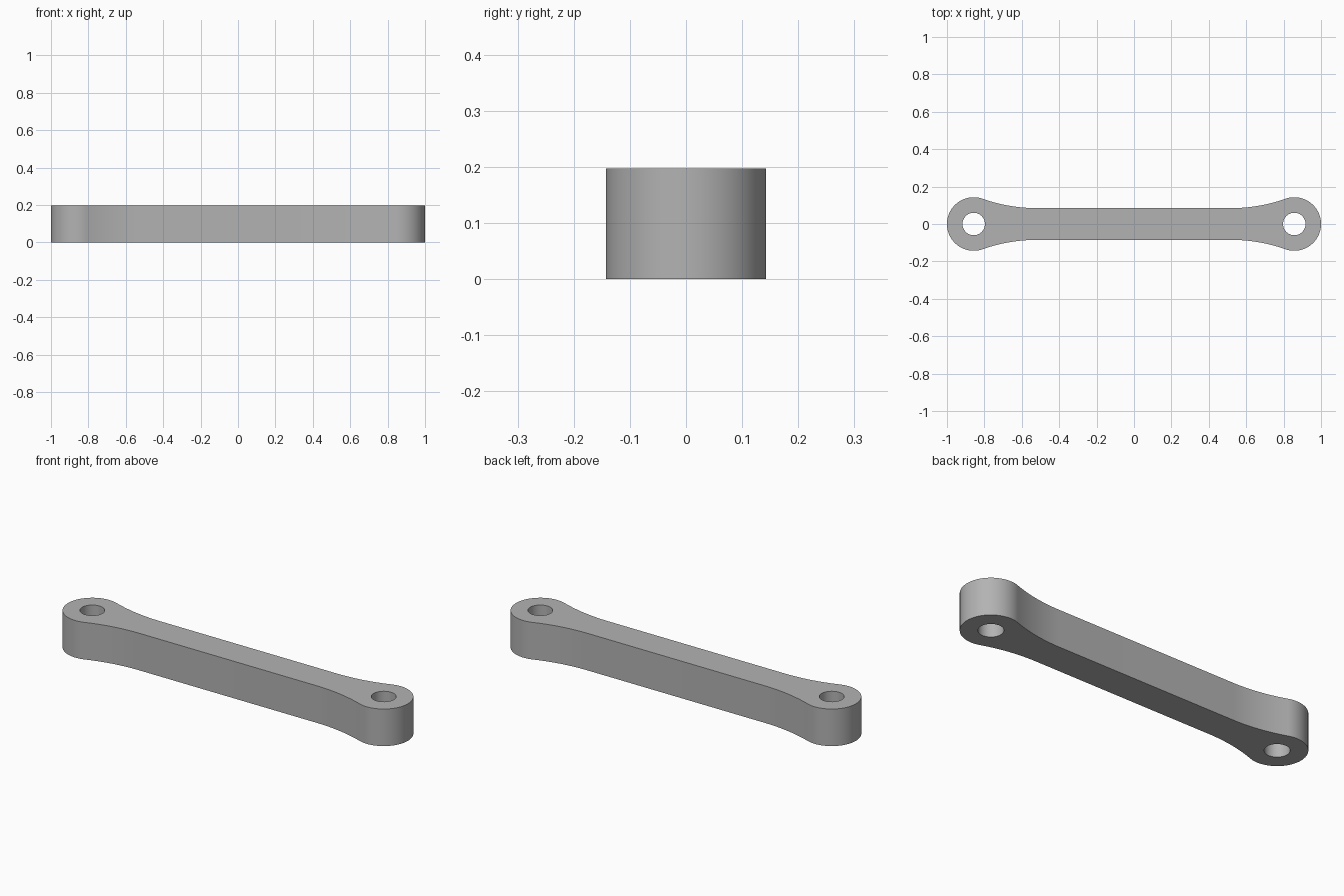
import bpy, bmesh, math

cube = bpy.data.objects.get("Cube")
if cube:
    bpy.data.objects.remove(cube, do_unlink=True)

HEIGHT = 0.197
END_R = 0.143        # rounded end radius
END_X = 1 - END_R    # hole centre
HOLE_R = 0.06
BAR_HALF = 0.085     # half width of the straight bar
BAR_X = 0.52         # where the straight bar meets the fillet

grey = bpy.data.materials.new("light grey")
grey.use_nodes = True
colour = (0.45, 0.45, 0.45, 1)
grey.diffuse_color = colour
grey.node_tree.nodes["Principled BSDF"].inputs["Base Color"].default_value = colour


def arc(cx, cy, r, start, end, steps):
    angles = [start + (end - start) * i / steps for i in range(steps + 1)]
    return [(cx + r * math.cos(a), cy + r * math.sin(a)) for a in angles]


# Fillet tangent to both the straight bar and the rounded end
run = END_X - BAR_X
fillet_r = (run**2 + BAR_HALF**2 - END_R**2) / (2 * (END_R - BAR_HALF))
fillet_y = BAR_HALF + fillet_r
touch = math.atan2(fillet_y, -run)

# One quarter of the outline, from the tip to the bar, then mirrored
quarter = arc(END_X, 0, END_R, 0, touch, 32)
quarter += arc(BAR_X, fillet_y, fillet_r, touch - math.pi, -math.pi / 2, 16)[1:]
half = quarter + [(-x, y) for x, y in reversed(quarter)]
outline = half + [(x, -y) for x, y in reversed(half[1:-1])]

# Flat plate with two holes, filled and then extruded
bm = bmesh.new()
holes = [arc(side * END_X, 0, HOLE_R, 0, math.tau, 48)[:-1] for side in (-1, 1)]
edges = []
for loop in [outline] + holes:
    verts = [bm.verts.new((x, y, 0)) for x, y in loop]
    edges += [bm.edges.new((v, verts[i - 1])) for i, v in enumerate(verts)]
bmesh.ops.triangle_fill(bm, edges=edges, use_beauty=True, use_dissolve=False)
top = bmesh.ops.extrude_face_region(bm, geom=bm.faces[:], use_keep_orig=True)
bmesh.ops.translate(bm, vec=(0, 0, HEIGHT),
                    verts=[g for g in top["geom"] if isinstance(g, bmesh.types.BMVert)])
bmesh.ops.recalc_face_normals(bm, faces=bm.faces[:])

mesh = bpy.data.meshes.new("link_arm")
bm.to_mesh(mesh)
bm.free()
mesh.materials.append(grey)
link = bpy.data.objects.new("link_arm", mesh)
bpy.context.collection.objects.link(link)

# Smooth walls with crisp rims
bpy.ops.object.select_all(action='DESELECT')
link.select_set(True)
bpy.context.view_layer.objects.active = link
bpy.ops.object.shade_smooth_by_angle(angle=math.radians(30))
